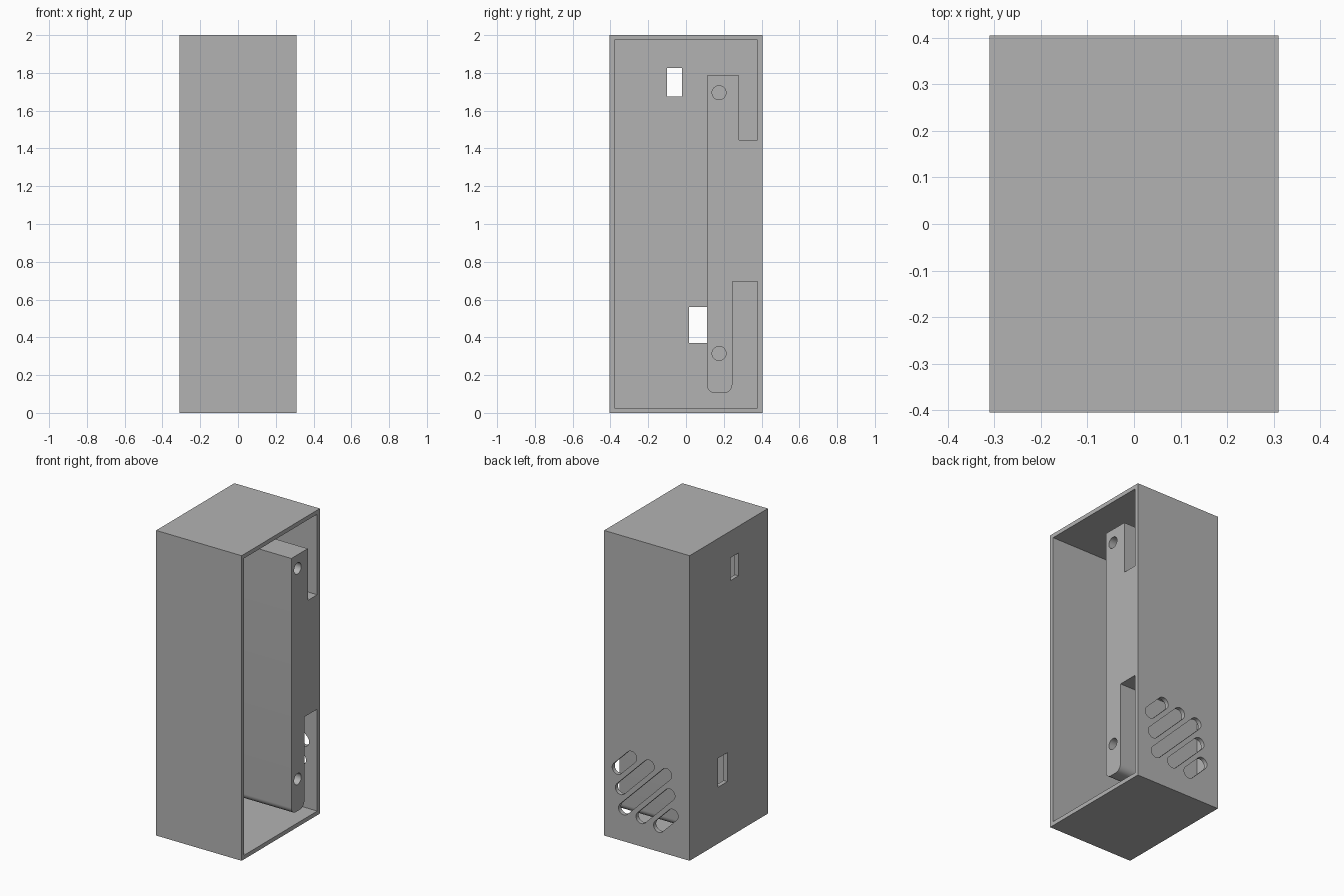
import bpy, bmesh, math
from mathutils import Vector

if "Cube" in bpy.data.objects:
    bpy.data.objects.remove(bpy.data.objects["Cube"], do_unlink=True)

grey = bpy.data.materials.new("plain grey")
grey.use_nodes = True
grey.diffuse_color = (0.45, 0.45, 0.45, 1)
grey.node_tree.nodes["Principled BSDF"].inputs["Base Color"].default_value = grey.diffuse_color

W, D, H, T = 0.31, 0.405, 2.0, 0.027   # half width, half depth, height, wall


def prism(name, points, axis, lo, hi):
    """Extrude a (y, z) outline along x, or an (x, z) outline along y."""
    place = (lambda p, t: (t, p[0], p[1])) if axis == "x" else (lambda p, t: (p[0], t, p[1]))
    bm = bmesh.new()
    face = bm.faces.new([bm.verts.new(place(p, lo)) for p in points])
    new = bmesh.ops.extrude_face_region(bm, geom=[face])["geom"]
    shift = Vector(place((0, 0), hi - lo))
    bmesh.ops.translate(bm, vec=shift, verts=[g for g in new if isinstance(g, bmesh.types.BMVert)])
    bmesh.ops.recalc_face_normals(bm, faces=bm.faces)
    mesh = bpy.data.meshes.new(name)
    bm.to_mesh(mesh)
    bm.free()
    mesh.materials.append(grey)
    obj = bpy.data.objects.new(name, mesh)
    bpy.context.collection.objects.link(obj)
    return obj


def rect(a0, a1, z0, z1):
    return [(a0, z0), (a1, z0), (a1, z1), (a0, z1)]


def arc(cx, cz, r, start, sweep, n):
    angles = [math.radians(start + sweep * i / n) for i in range(n + 1)]
    return [(cx + r * math.cos(a), cz + r * math.sin(a)) for a in angles]


def cut(obj, cutter):
    cutter.hide_render = True
    mod = obj.modifiers.new("cut", "BOOLEAN")
    mod.operation, mod.solver, mod.object = "DIFFERENCE", "EXACT", cutter
    bpy.context.view_layer.objects.active = obj
    bpy.ops.object.modifier_apply(modifier=mod.name)
    bpy.data.objects.remove(cutter, do_unlink=True)


# Casing: a box open on one side
casing = prism("casing", rect(-D, D, 0, H), "x", -W, W)
cut(casing, prism("cavity_cutter", rect(T - D, D - T, T, H - T), "x", T - W, W + 0.1))

# Two rectangular ports in the closed side
for port in (rect(-0.1, -0.02, 1.675, 1.825), rect(0.015, 0.11, 0.37, 0.56)):
    cut(casing, prism("port_cutter", port, "x", -W - 0.1, 0.05 - W))

# Five diagonal vent slots in the back
R = 0.038
for i in range(-2, 3):
    cx, cz = 0.013 + 0.075 * i, 0.366 + 0.075 * i
    h = 0.155 - 0.052 * abs(i)
    outline = arc(cx - h, cz + h, R, 45, 180, 12) + arc(cx + h, cz - h, R, 225, 180, 12)
    cut(casing, prism("slot_cutter", outline, "y", D - T - 0.05, D + 0.1))

# Inner mounting block, with rounded lower end and notches against the back wall
inner = D - T
block_outline = [(0.11, 1.785), (0.28, 1.785), (0.28, 1.445), (inner, 1.445),
                 (inner, 0.695), (0.245, 0.695)]
block_outline += arc(0.2, 0.15, 0.045, 0, -90, 8) + arc(0.155, 0.15, 0.045, 270, -90, 8)
block = prism("mounting_block", block_outline, "x", T - W, W)

# Blind screw holes
for z in (0.315, 1.695):
    cut(block, prism("screw_cutter", arc(0.175, z, 0.037, 0, 360, 32)[:-1], "x", W - 0.25, W + 0.1))

# Smooth the curves, keep the corners sharp
for obj in (casing, block):
    bpy.ops.object.select_all(action="DESELECT")
    obj.select_set(True)
    bpy.context.view_layer.objects.active = obj
    bpy.ops.object.shade_smooth_by_angle(angle=math.radians(30))
